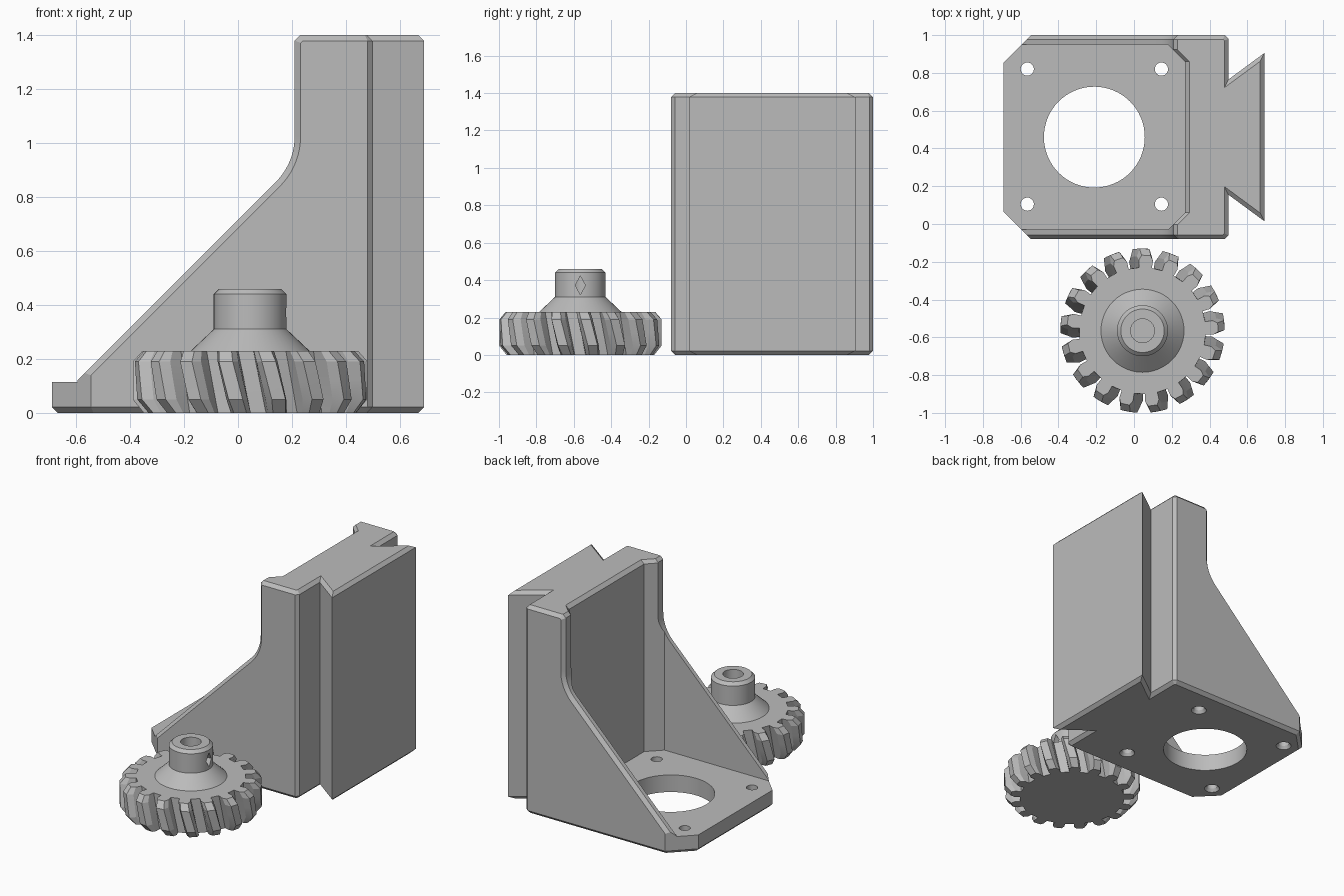
import bpy, bmesh, math

if "Cube" in bpy.data.objects:
    bpy.data.objects.remove(bpy.data.objects["Cube"])

grey = bpy.data.materials.new("plain_grey")
grey.diffuse_color = (0.5, 0.5, 0.5, 1)
grey.use_nodes = True
grey.node_tree.nodes["Principled BSDF"].inputs["Base Color"].default_value = grey.diffuse_color


def loft(name, sections, rim_bevel=0.0):
    """Skin closed sections of equal point count and cap both ends."""
    bm = bmesh.new()
    rings = [[bm.verts.new(p) for p in s] for s in sections]
    caps = [bm.faces.new(rings[0]), bm.faces.new(rings[-1])]
    n = len(rings[0])
    for a, b in zip(rings, rings[1:]):
        for i in range(n):
            j = (i + 1) % n
            bm.faces.new((a[i], a[j], b[j], b[i]))
    bmesh.ops.recalc_face_normals(bm, faces=bm.faces)
    if rim_bevel:
        edges = list({e for f in caps for e in f.edges})
        bmesh.ops.bevel(bm, geom=edges, offset=rim_bevel, offset_type='OFFSET',
                        segments=1, profile=0.5, affect='EDGES')
    me = bpy.data.meshes.new(name)
    bm.to_mesh(me)
    bm.free()
    me.materials.append(grey)
    ob = bpy.data.objects.new(name, me)
    bpy.context.collection.objects.link(ob)
    return ob


def lathe(name, cx, cy, profile, n=48):
    """Stack of circles given as (radius, height)."""
    return loft(name, [[(cx + r * math.cos(2 * math.pi * i / n),
                         cy + r * math.sin(2 * math.pi * i / n), z) for i in range(n)]
                       for r, z in profile])


def combine(ob, tool, operation):
    """Apply a boolean and remove its helper."""
    mod = ob.modifiers.new("cut", 'BOOLEAN')
    mod.operation = operation
    mod.solver = 'EXACT'
    mod.object = tool
    bpy.context.view_layer.objects.active = ob
    bpy.ops.object.modifier_apply(modifier=mod.name)
    bpy.data.objects.remove(tool, do_unlink=True)


def smooth(ob, angle):
    bpy.ops.object.select_all(action='DESELECT')
    ob.select_set(True)
    bpy.context.view_layer.objects.active = ob
    bpy.ops.object.shade_smooth_by_angle(angle=math.radians(angle))


# Bracket: plan outline with clipped corners and a dovetail rail
CY, HALF, C = 0.46, 0.54, 0.022
half_plan = [(-0.69, 0.395), (-0.545, HALF), (0.48, HALF), (0.50, HALF - 0.02),
             (0.50, 0.305), (0.69, 0.445)]
plan = [(x, CY + y) for x, y in half_plan] + [(x, CY - y) for x, y in reversed(half_plan)]
bracket = loft("motor_bracket", [[(x, y, z) for x, y in plan] for z in (0, 1.4)], C)

# Side silhouette: sloping gusset blended into the upright
arc = [(-0.03 + 0.24 * math.cos(math.radians(-a)), 1.025 + 0.24 * math.sin(math.radians(-a)))
       for a in range(0, 46, 5)]
side = [(-0.9, -0.1), (0.9, -0.1), (0.9, 1.5), (0.33, 1.5), (0.21, 1.38)] + arc \
    + [(-0.60, 0.115), (-0.9, 0.115)]
combine(bracket, loft("side_shape", [[(x, y, z) for x, z in side]
                                     for y in (CY - HALF, CY + HALF)], C), 'INTERSECT')

# Pocket between the gussets, with angled inner corners and a chamfered top edge
half_pocket = [(-0.9, 0.49), (0.18, 0.49), (0.27, 0.40)]
pocket = [(x, CY + y) for x, y in half_pocket] + [(x, CY - y) for x, y in reversed(half_pocket)]
combine(bracket, loft("pocket", [[(x + (dx if x > 0 else 0), y, z) for x, y in pocket]
                                 for z, dx in ((0.115, 0), (1.377, 0), (1.427, 0.05))]),
        'DIFFERENCE')

# Central opening and countersunk screw holes in the base
combine(bracket, lathe("opening", -0.21, CY, [(0.267, -0.1), (0.267, 0.3)], 64), 'DIFFERENCE')
for hx in (-0.565, 0.145):
    for hy in (0.105, 0.82):
        combine(bracket, lathe("screw_hole", hx, hy,
                               [(0.055, -0.01), (0.035, 0.02), (0.035, 0.3)], 24), 'DIFFERENCE')
smooth(bracket, 20)

# Helical gear wheel with chamfered tooth ends
GX, GY, TEETH, ROOT = 0.045, -0.565, 17, 0.335


def gear_section(z, tip):
    mid = ROOT + 0.6 * (tip - ROOT)
    tooth = [(ROOT, -0.10), (mid, -0.10), (tip, -0.06), (tip, 0.06), (mid, 0.10), (ROOT, 0.10)]
    turn = math.pi / 2 - 0.14 * (z - 0.15) / 0.23
    return [(GX + r * math.cos(turn + a + 2 * math.pi * k / TEETH),
             GY + r * math.sin(turn + a + 2 * math.pi * k / TEETH), z)
            for k in range(TEETH) for r, a in tooth]


gear = loft("gear_wheel", [gear_section(z, t) for z, t in
                           ((0, 0.395), (0.05, 0.435), (0.12, 0.435), (0.19, 0.435), (0.23, 0.40))])
smooth(gear, 15)

# Hub with conical foot, chamfered rim and bore
hub = lathe("gear_hub", GX, GY, [(0.22, 0.22), (0.22, 0.23), (0.135, 0.31), (0.135, 0.44),
                                 (0.115, 0.46), (0.063, 0.46), (0.063, 0.235)])
# Diamond-shaped set screw hole
diamond = [(-0.027, 0), (0, -0.05), (0.027, 0), (0, 0.05)]
combine(hub, loft("set_screw_hole", [[(x, GY + y, 0.372 + z) for y, z in diamond]
                                     for x in (GX, GX + 0.2)]), 'DIFFERENCE')
smooth(hub, 25)
